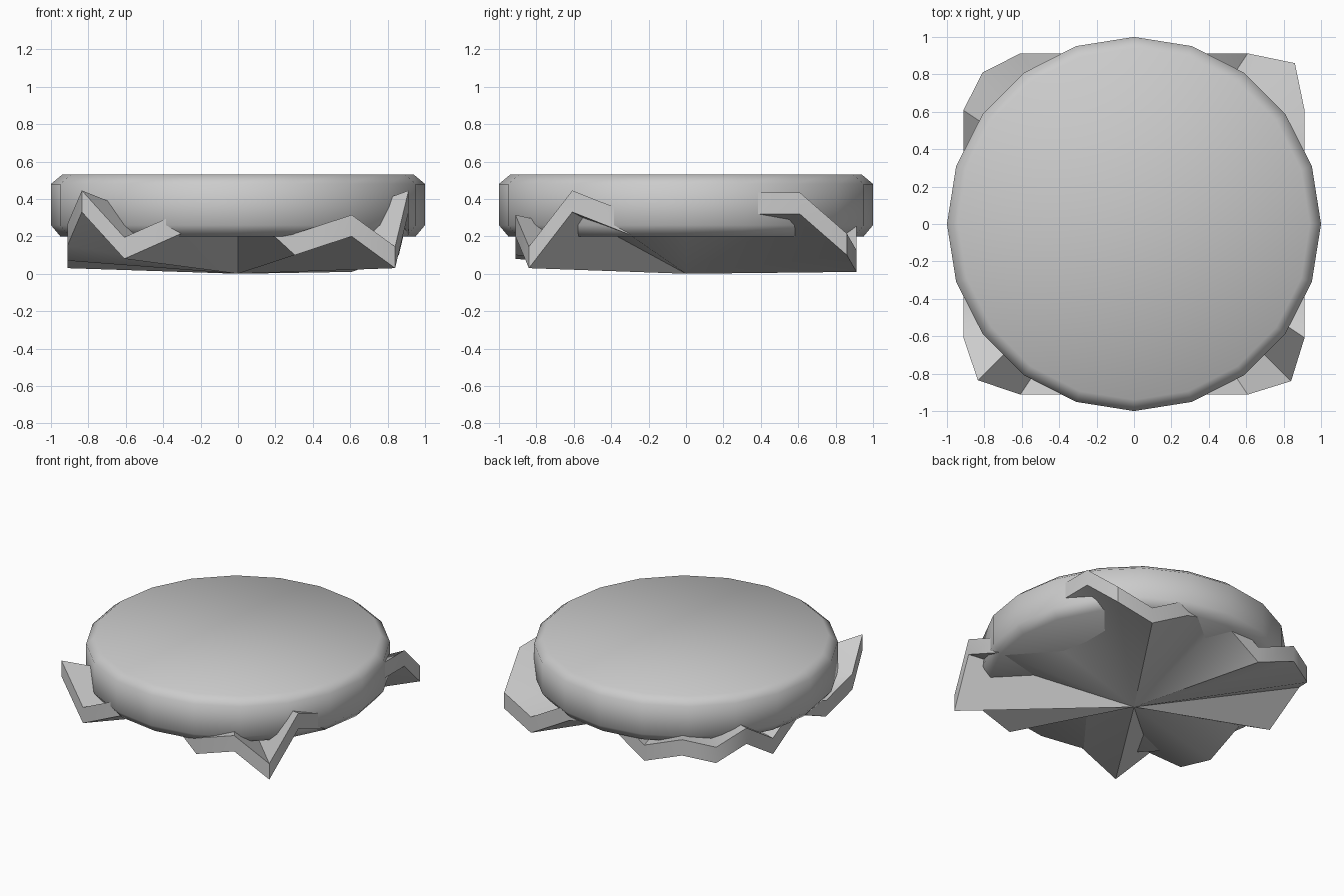
import bpy, bmesh, math
from mathutils import Matrix, Vector

cube = bpy.data.objects.get("Cube")
if cube:
    bpy.data.objects.remove(cube, do_unlink=True)

grey = bpy.data.materials.new("plain_grey")
grey.use_nodes = True
grey.diffuse_color = (0.6, 0.6, 0.6, 1)
grey.node_tree.nodes["Principled BSDF"].inputs["Base Color"].default_value = (0.6, 0.6, 0.6, 1)


def finish(bm, name, angle):
    bmesh.ops.recalc_face_normals(bm, faces=bm.faces)
    mesh = bpy.data.meshes.new(name)
    bm.to_mesh(mesh)
    bm.free()
    mesh.materials.append(grey)
    obj = bpy.data.objects.new(name, mesh)
    bpy.context.collection.objects.link(obj)
    bpy.ops.object.select_all(action='DESELECT')
    obj.select_set(True)
    bpy.context.view_layer.objects.active = obj
    bpy.ops.object.shade_smooth_by_angle(angle=math.radians(angle))


def bridge(bm, a, b):
    for i in range(len(a)):
        bm.faces.new((a[i - 1], a[i], b[i], b[i - 1]))


# Round cushion-like disc with chamfered rims
SIDES = 20
bm = bmesh.new()
rings = []
for r, z in [(0.95, 0.2), (1, 0.26), (1, 0.48), (0.94, 0.53)]:
    rings.append([bm.verts.new((r * math.cos(math.tau * i / SIDES),
                                r * math.sin(math.tau * i / SIDES), z)) for i in range(SIDES)])
for a, b in zip(rings, rings[1:]):
    bridge(bm, a, b)
bm.faces.new(rings[0])
bm.faces.new(rings[-1])
finish(bm, "disc", 80)

# Fluted square sheet under the disc: rim heights per side, starting at each corner
STEP = 0.304
THICK = 0.115
corners = [0.835, 0.84, 0.86, 0.81]
heights = [
    [0.33, 0.08, 0.215, 0.38, 0.1, 0.2],    # front
    [0.03, 0.33, 0.21, 0.3, 0.32, 0.32],    # left
    [0.1, 0.01, 0.18, 0.25, 0.05, 0.17],    # back
    [0.13, 0.22, 0.03, 0.2, 0.07, 0.15],    # right
]
rim = []
for side, (corner, row) in enumerate(zip(corners, heights)):
    turn = Matrix.Rotation(side * math.pi / 2, 3, 'Z')
    for i, h in enumerate(row):
        place = (-corner, -corner, h) if i == 0 else (STEP * (i - 3), -3 * STEP, h)
        rim.append(turn @ Vector(place))

# Straight flutes fan out from the low centre to the wavy rim, on both faces
bm = bmesh.new()
edges = []
for lift in (0, THICK):
    up = Vector((0, 0, lift))
    centre = bm.verts.new(up)
    edge = [bm.verts.new(p + up) for p in rim]
    for i in range(len(edge)):
        bm.faces.new((centre, edge[i - 1], edge[i]))
    edges.append(edge)
bridge(bm, *edges)
finish(bm, "fluted_sheet", 50)
